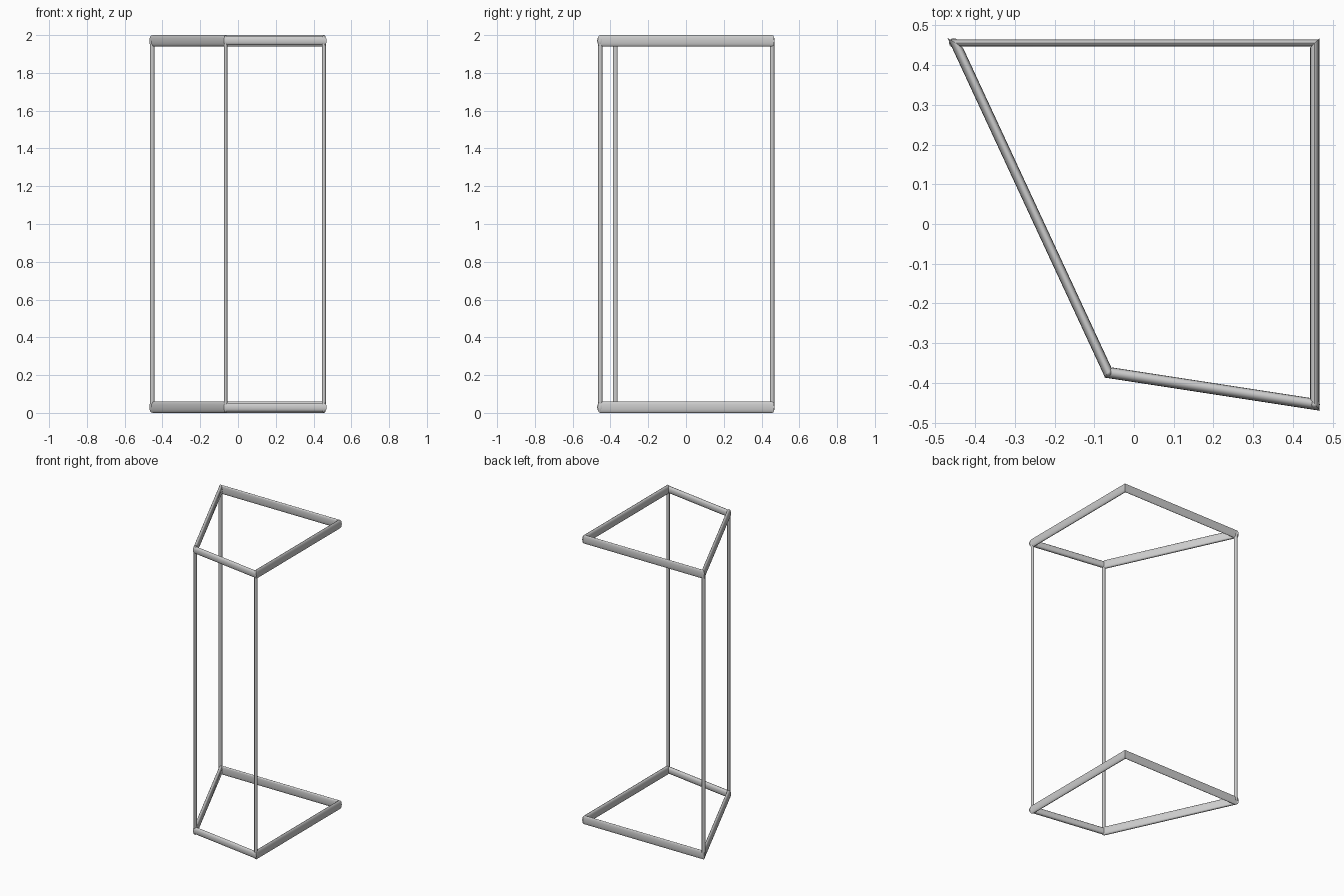
import bpy, math
from mathutils import Vector

if "Cube" in bpy.data.objects:
    bpy.data.objects.remove(bpy.data.objects["Cube"])

# Floor-plan corners of the frame: back left, back right, front right, front left
A, B, C, D = [Vector(p) for p in ((-0.45, 0.456), (0.455, 0.456), (0.455, -0.454), (-0.065, -0.374))]
CORNERS = [A, B, C, D]
# Per rail: name, width, height
RAILS = [("back_rail", 0.018, 0.06), ("right_rail", 0.023, 0.06),
         ("front_rail", 0.028, 0.046), ("left_rail", 0.025, 0.06)]
SIDES = 16


def smooth(obj):
    bpy.ops.object.select_all(action='DESELECT')
    obj.select_set(True)
    bpy.context.view_layer.objects.active = obj
    bpy.ops.object.shade_smooth_by_angle(angle=math.radians(40))


def add_mesh(name, verts, faces):
    me = bpy.data.meshes.new(name)
    me.from_pydata(verts, [], faces)
    obj = bpy.data.objects.new(name, me)
    bpy.context.collection.objects.link(obj)
    smooth(obj)


def mitre(i):
    """Bisector direction of the plan angle at corner i."""
    p = CORNERS[i]
    to_prev = (CORNERS[i - 1] - p).normalized()
    to_next = (CORNERS[(i + 1) % 4] - p).normalized()
    return (to_prev + to_next).normalized()


def rail(i, z, level):
    """Rounded rail from corner i to the next, with mitred ends."""
    name, w, h = RAILS[i]
    j = (i + 1) % 4
    d = (CORNERS[j] - CORNERS[i]).normalized()
    n = Vector((-d.y, d.x))
    verts = []
    for k in (i, j):
        m = mitre(k)
        m = m / m.dot(n)
        for s in range(SIDES):
            a = 2 * math.pi * s / SIDES
            c, t = math.cos(a), math.sin(a)
            u = math.copysign(abs(c) ** 0.85, c) * w / 2
            v = math.copysign(abs(t) ** 0.85, t) * h / 2
            p = CORNERS[k] + m * u
            verts.append((p.x, p.y, z + v))
    faces = [(s, SIDES + s, SIDES + (s + 1) % SIDES, (s + 1) % SIDES) for s in range(SIDES)]
    faces += [tuple(range(SIDES)), tuple(reversed(range(SIDES, 2 * SIDES)))]
    add_mesh(f"{level}_{name}", verts, faces)


def joint(name, p, z):
    """Rounded joint at the two front corners."""
    bpy.ops.mesh.primitive_uv_sphere_add(segments=16, ring_count=10, radius=1, location=(p.x, p.y, z))
    obj = bpy.context.object
    obj.name = name
    obj.scale = (0.013, 0.014, 0.028)
    smooth(obj)


def post(name, p, wx, wy):
    """Upright between the two rings."""
    bpy.ops.mesh.primitive_cylinder_add(vertices=12, radius=0.5, depth=1.94, location=(p.x, p.y, 1.0))
    obj = bpy.context.object
    obj.name = name
    obj.scale = (wx, wy, 1)
    smooth(obj)


# Bottom and top rings
for level, z in (("bottom", 0.03), ("top", 1.97)):
    for i in range(4):
        rail(i, z, level)
    joint(f"{level}_front_right_joint", C, z)
    joint(f"{level}_front_left_joint", D, z)

# Three uprights; the back right corner is open
post("back_left_post", A + Vector((-0.004, 0)), 0.024, 0.024)
post("front_right_post", C, 0.021, 0.022)
post("front_left_post", D, 0.017, 0.025)
